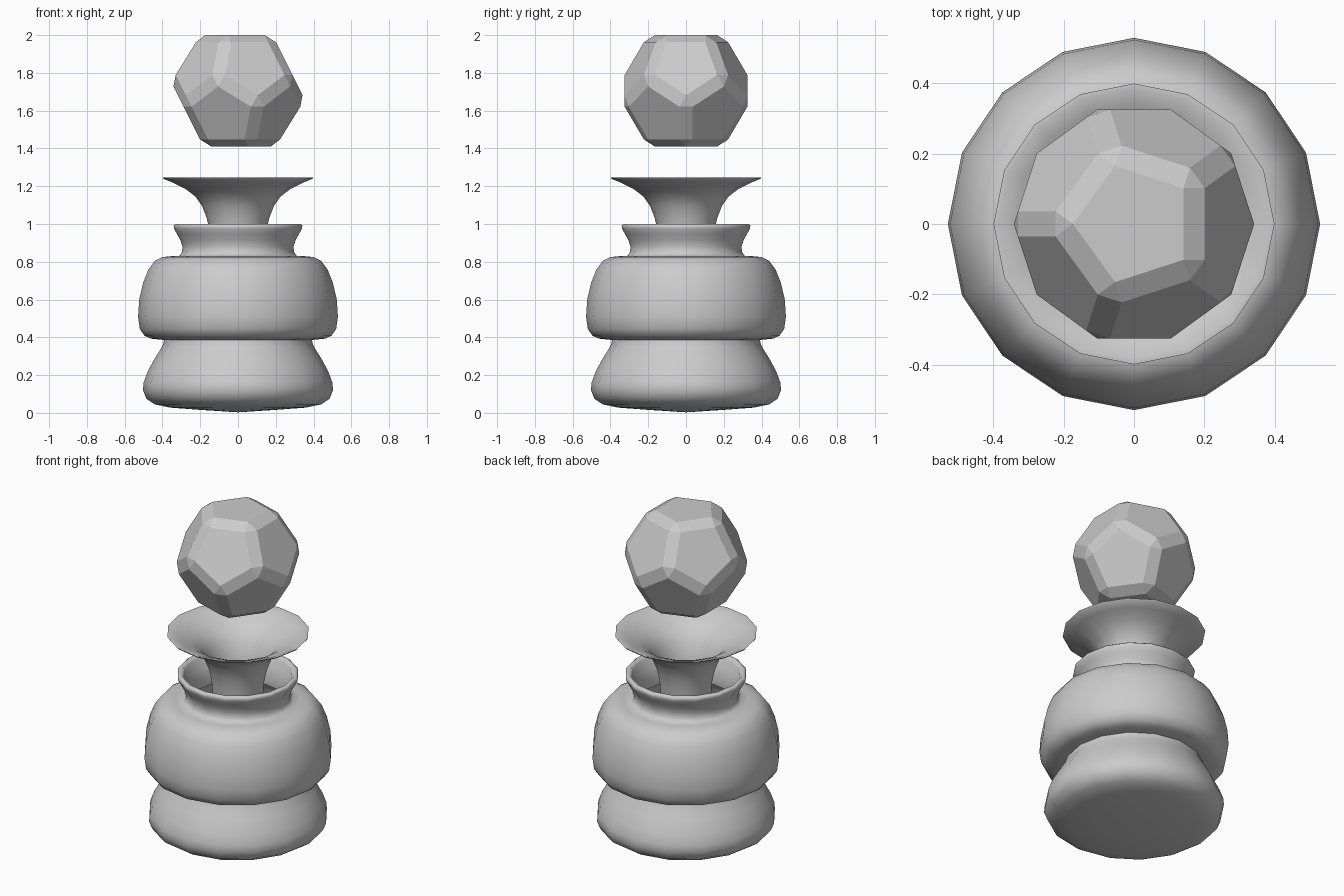
import bpy, bmesh, math
from mathutils import Vector

if "Cube" in bpy.data.objects:
    bpy.data.objects.remove(bpy.data.objects["Cube"])

SIDES = 16


def finish(name, bm, smooth_angle=None):
    bmesh.ops.recalc_face_normals(bm, faces=bm.faces)
    mesh = bpy.data.meshes.new(name)
    bm.to_mesh(mesh)
    bm.free()
    ob = bpy.data.objects.new(name, mesh)
    bpy.context.collection.objects.link(ob)
    if smooth_angle:
        bpy.ops.object.select_all(action='DESELECT')
        ob.select_set(True)
        bpy.context.view_layer.objects.active = ob
        bpy.ops.object.shade_smooth_by_angle(angle=math.radians(smooth_angle))
    return ob


def lathe(name, profile, closed=False):
    """Turn (radius, height) points about z; closed joins last point to first."""
    bm = bmesh.new()
    rings = []
    for r, z in profile:
        if r == 0:
            rings.append([bm.verts.new((0, 0, z))] * SIDES)
        else:
            angles = [math.tau * i / SIDES for i in range(SIDES)]
            rings.append([bm.verts.new((r * math.cos(a), r * math.sin(a), z)) for a in angles])
    pairs = list(zip(rings, rings[1:]))
    if closed:
        pairs.append((rings[-1], rings[0]))
    for lo, hi in pairs:
        for i in range(SIDES):
            j = (i + 1) % SIDES
            bm.faces.new(dict.fromkeys((lo[i], lo[j], hi[j], hi[i])))
    return finish(name, bm, 60)


# Rounded foot
lathe("base", [(0, 0.003), (0.2, 0.016), (0.36, 0.028), (0.44, 0.045), (0.485, 0.075),
               (0.503, 0.12), (0.5, 0.16), (0.478, 0.22), (0.44, 0.29), (0.405, 0.345),
               (0.394, 0.37), (0.39, 0.4), (0, 0.4)])

# Hollow bulbous body with flared collar
lathe("body", [(0, 0.387), (0.4, 0.387), (0.46, 0.393), (0.495, 0.408), (0.52, 0.445),
               (0.529, 0.51), (0.523, 0.6), (0.502, 0.69), (0.474, 0.76), (0.44, 0.805),
               (0.4, 0.825), (0.35, 0.83), (0.31, 0.832), (0.297, 0.85), (0.294, 0.88),
               (0.305, 0.915), (0.325, 0.95), (0.338, 0.975), (0.341, 0.992), (0.332, 1.0),
               (0.315, 1.0), (0.305, 0.985), (0.285, 0.93), (0.265, 0.88), (0.27, 0.82),
               (0.38, 0.79), (0.45, 0.7), (0.49, 0.55), (0.47, 0.44), (0, 0.42)])

# Thin funnel whose stem runs down through the collar
outer = [(0.14, 0.6), (0.141, 0.85), (0.15, 0.96), (0.165, 1.03), (0.19, 1.095),
         (0.225, 1.145), (0.28, 1.187), (0.345, 1.219), (0.393, 1.238), (0.399, 1.246)]
inner = [(0.385, 1.247), (0.34, 1.229), (0.275, 1.2), (0.215, 1.157), (0.175, 1.1),
         (0.15, 1.03), (0.135, 0.96), (0.126, 0.85), (0.125, 0.6)]
lathe("funnel", outer + inner, closed=True)

# Floating stopper: dodecahedron with chamfered edges, flat shaded
a = 0.295 / 1.1135
points = []
for k in range(5):
    t = math.pi + math.tau * k / 5
    for r, z in ((0.8507, 1.1135), (1.3764, 0.2629)):
        p = Vector((r * math.cos(t), r * math.sin(t), z)) * a
        points += [p, -p]
bm = bmesh.new()
for p in points:
    bm.verts.new(p)
bmesh.ops.convex_hull(bm, input=bm.verts)
bmesh.ops.dissolve_limit(bm, angle_limit=math.radians(5), verts=bm.verts, edges=bm.edges)
bmesh.ops.bevel(bm, geom=bm.edges[:], offset=0.042, offset_type='OFFSET',
                segments=1, profile=0.5, affect='EDGES')
finish("stopper", bm).location.z = 1.705
